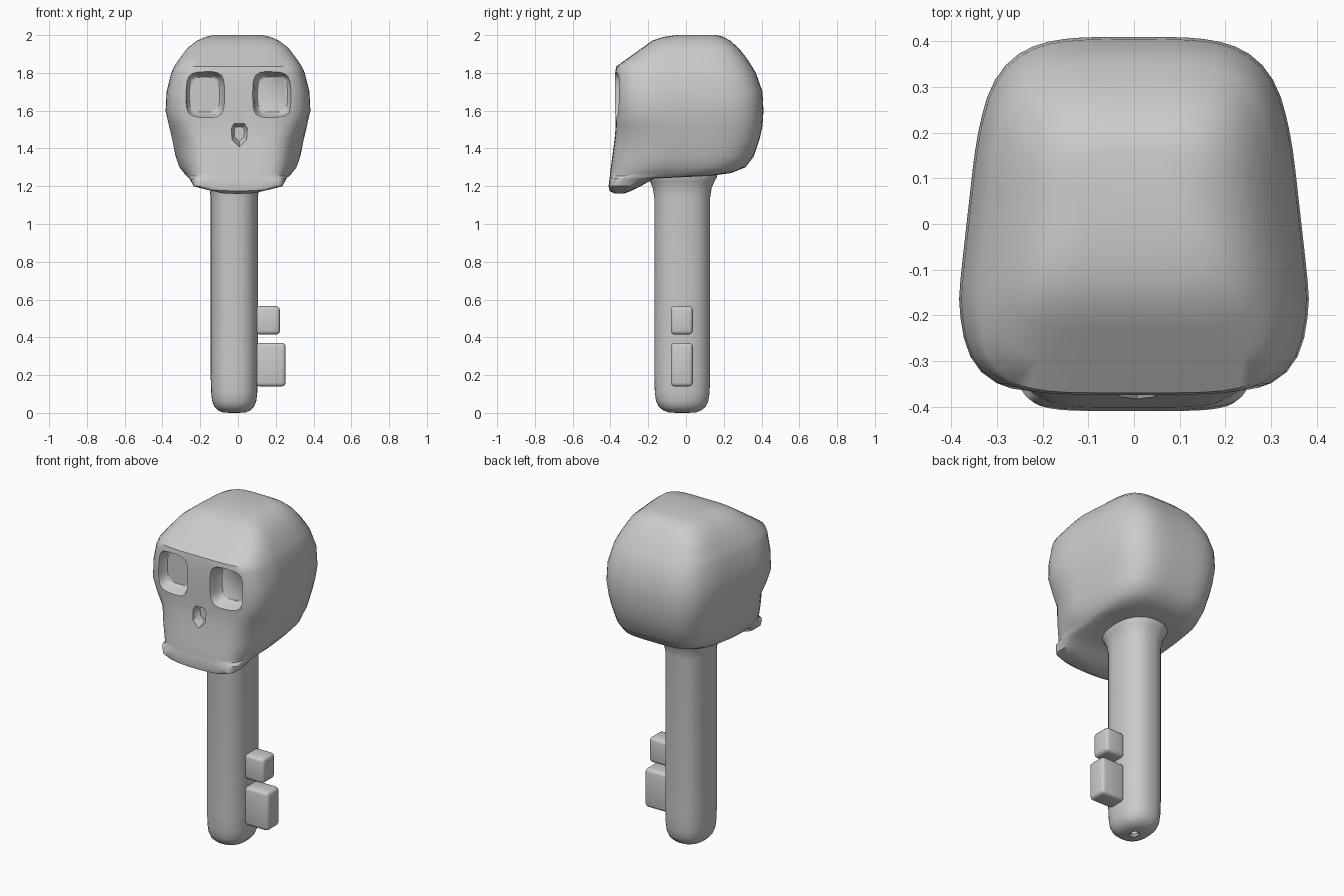
import bpy, bmesh, math
from mathutils import Vector

if "Cube" in bpy.data.objects:
    bpy.data.objects.remove(bpy.data.objects["Cube"])


def lerp_table(table, v):
    """Piecewise linear lookup in a list of (key, value)."""
    if v <= table[0][0]:
        return table[0][1]
    for (a, fa), (b, fb) in zip(table, table[1:]):
        if v <= b:
            return fa + (fb - fa) * (v - a) / (b - a)
    return table[-1][1]


def oval(n, rx, ry, e_neg, e_pos):
    """Superellipse points; separate exponents for the -v and +v halves."""
    pts = []
    for i in range(n):
        t = 2 * math.pi * i / n
        c, s = math.cos(t), math.sin(t)
        e = e_pos if s > 0 else e_neg
        k = (abs(c) ** e + abs(s) ** e) ** (-1 / e)
        pts.append((rx * c * k, ry * s * k))
    return pts


def loft(name, rings, cap_start=True, cap_end=True):
    """Skin a list of equal-length point rings."""
    bm = bmesh.new()
    vr = [[bm.verts.new(p) for p in ring] for ring in rings]
    n = len(vr[0])
    for a, b in zip(vr, vr[1:]):
        for i in range(n):
            j = (i + 1) % n
            bm.faces.new((a[i], a[j], b[j], b[i]))
    if cap_start:
        bm.faces.new(vr[0][::-1])
    if cap_end:
        bm.faces.new(vr[-1])
    bmesh.ops.recalc_face_normals(bm, faces=bm.faces)
    me = bpy.data.meshes.new(name)
    bm.to_mesh(me)
    bm.free()
    ob = bpy.data.objects.new(name, me)
    bpy.context.collection.objects.link(ob)
    return ob


def activate(ob):
    bpy.ops.object.select_all(action='DESELECT')
    ob.select_set(True)
    bpy.context.view_layer.objects.active = ob


def smooth(ob, deg=40):
    activate(ob)
    bpy.ops.object.shade_smooth_by_angle(angle=math.radians(deg))


# Skull: horizontal sections (z, front y, back y, half width)
sections = [
    (1.160, -.375, -.33, .08), (1.175, -.405, -.29, .19), (1.20, -.41, -.24, .235),
    (1.24, -.405, -.17, .265), (1.255, -.403, .13, .275), (1.27, -.402, .24, .29),
    (1.30, -.398, .315, .315), (1.36, -.39, .36, .335), (1.45, -.378, .39, .355),
    (1.52, -.372, .405, .37), (1.60, -.375, .41, .385), (1.70, -.375, .405, .38),
    (1.80, -.375, .37, .355), (1.833, -.37, .35, .34), (1.88, -.305, .32, .31),
    (1.93, -.235, .28, .275), (1.97, -.18, .235, .225), (1.99, -.12, .20, .18),
    (2.0, -.05, .16, .14)]
back_taper = [(-.16, 1.0), (.08, .93), (.23, .89), (.41, .86)]
cheek_taper = [(1.2, 1.0), (1.3, .88), (1.45, .87), (1.56, 1.0)]
rings = []
for z, yf, yb, w in sections:
    ring = []
    for x, y in oval(72, w, (yb - yf) / 2, 5, 4):
        y += (yf + yb) / 2
        front = lerp_table([(-.33, 1), (-.12, 0)], y)
        x *= lerp_table(back_taper, y)
        x *= 1 + (lerp_table(cheek_taper, z) - 1) * front
        # chin drops toward the middle
        dz = .02 * (abs(x) / .24) ** 2 if z < 1.18 else 0
        ring.append((x, y, z + dz))
    rings.append(ring)
skull = loft("skull", rings)


def cut(name, outline, steps, cx, cz):
    """Cut a tapering hollow into the face; steps are (y, scale)."""
    tool = loft(name, [[(cx + x * s, y, cz + z * s) for x, z in outline] for y, s in steps])
    tool.hide_render = True
    mod = skull.modifiers.new(name, 'BOOLEAN')
    mod.operation = 'DIFFERENCE'
    mod.solver = 'EXACT'
    mod.object = tool
    activate(skull)
    bpy.ops.object.modifier_apply(modifier=name)
    bpy.data.objects.remove(tool)


# Eye sockets and nose hole
socket = [(-.45, 1.1), (-.375, 1.0), (-.35, .9), (-.31, .84), (-.30, .75)]
for side in (-1, 1):
    cut("eye_cutter", oval(32, .105, .123, 4, 4), socket, .18 * side + .003, 1.685)
nose = [(-.03, .055), (.03, .055), (.045, .03), (.04, -.035), (.0, -.072),
        (-.04, -.035), (-.045, .03)]
cut("nose_cutter", nose, [(-.45, 1.05), (-.385, 1.0), (-.345, .8), (-.33, .6)], .007, 1.48)
smooth(skull)

# Shaft: oval rod with rounded foot, tiny end hole and flared collar
profile = [(.012, .1), (.0, .2), (.003, .5), (.015, .7), (.035, .85), (.065, .94),
           (.11, .98), (.2, 1), (1.14, 1), (1.19, 1.05), (1.225, 1.15), (1.25, 1.25),
           (1.30, 1.25)]
shaft = loft("shaft", [[(x * s - .02, y * s - .02, z) for x, y in oval(40, .125, .148, 2.4, 2.4)]
                       for z, s in profile], cap_start=False)
smooth(shaft)


# Key teeth: bevelled blocks on the +x side
def block(name, lo, hi):
    lo, hi = Vector(lo), Vector(hi)
    bpy.ops.mesh.primitive_cube_add(size=1, location=(lo + hi) / 2)
    ob = bpy.context.object
    ob.name = name
    ob.scale = hi - lo
    bpy.ops.object.transform_apply(location=False, rotation=False, scale=True)
    mod = ob.modifiers.new("round", 'BEVEL')
    mod.width = .02
    mod.segments = 3
    bpy.ops.object.modifier_apply(modifier="round")
    smooth(ob)


block("upper_tooth", (.095, -.08, .415), (.222, .036, .565))
block("lower_tooth", (.095, -.08, .14), (.252, .036, .37))
